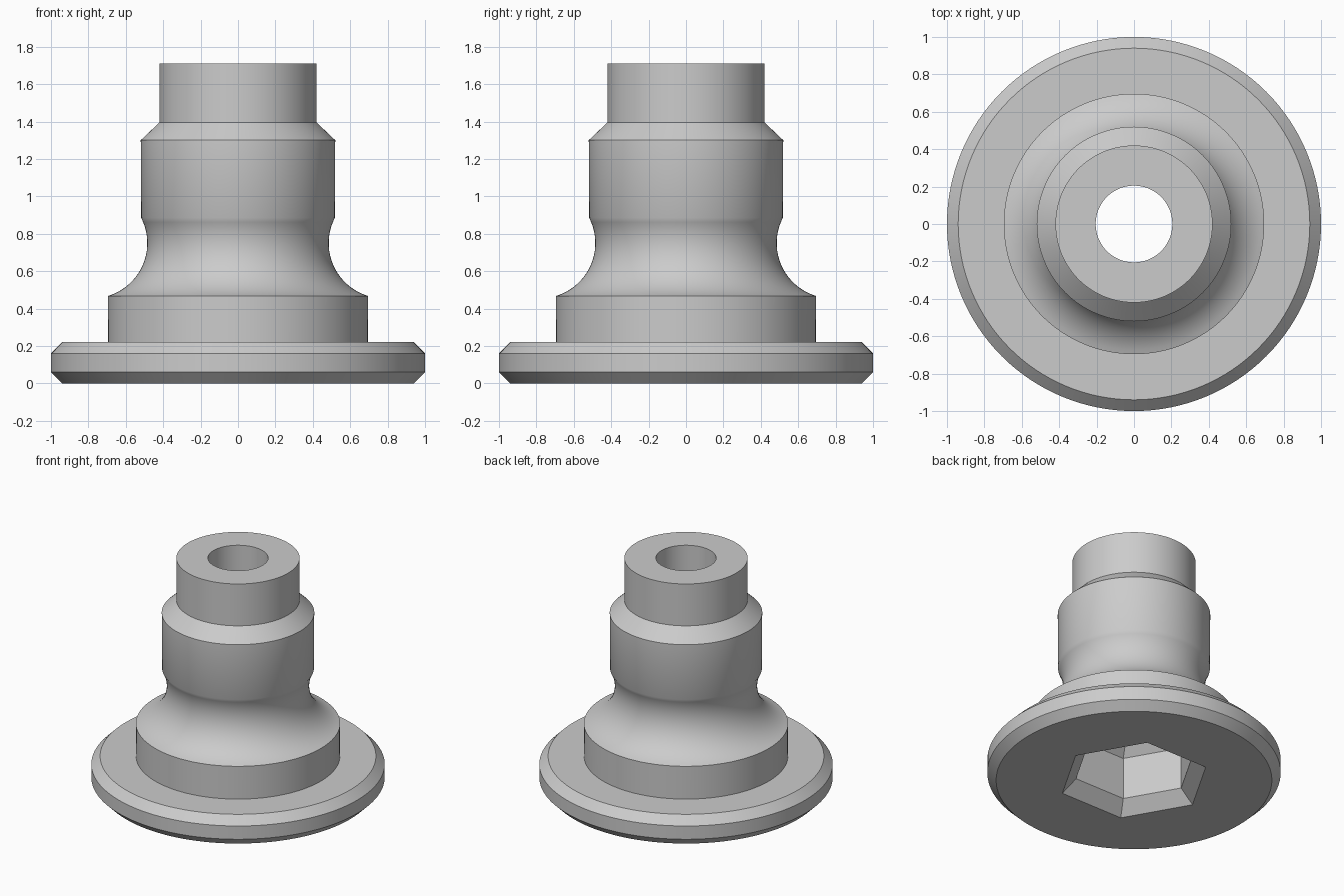
import bpy
import bmesh
from math import cos, sin, pi, radians

cube = bpy.data.objects.get("Cube")
if cube:
    bpy.data.objects.remove(cube, do_unlink=True)

# Single plain metal colour
grey = bpy.data.materials.new("plain grey")
grey.use_nodes = True
colour = (0.6, 0.6, 0.6, 1)
grey.diffuse_color = colour
grey.node_tree.nodes["Principled BSDF"].inputs["Base Color"].default_value = colour


def turned(name, profile, sides):
    """Capped solid made from (radius, height) pairs around z."""
    bm = bmesh.new()
    rings = [[bm.verts.new((r * cos(2 * pi * i / sides), r * sin(2 * pi * i / sides), z))
              for i in range(sides)] for r, z in profile]
    for low, high in zip(rings, rings[1:]):
        for i in range(sides):
            j = (i + 1) % sides
            bm.faces.new((low[i], low[j], high[j], high[i]))
    bm.faces.new(rings[0][::-1])
    bm.faces.new(rings[-1])
    mesh = bpy.data.meshes.new(name)
    bm.to_mesh(mesh)
    bm.free()
    mesh.materials.append(grey)
    obj = bpy.data.objects.new(name, mesh)
    bpy.context.collection.objects.link(obj)
    return obj


# Chamfered flange, shoulder, concave neck, collar and spigot
steps = 20
neck = []
for k in range(steps + 1):
    a = radians(253.5 - 100.8 * k / steps)
    neck.append((0.78 + 0.295 * cos(a), 0.75 + 0.295 * sin(a)))
flange = [(0.94, 0), (1, 0.06), (1, 0.16), (0.94, 0.22)]
shoulder = [(0.695, 0.22)]
collar = [(0.52, 1.3), (0.42, 1.395), (0.42, 1.71)]
body = turned("flanged_bushing", flange + shoulder + neck + collar, 128)

# Hexagonal socket with chamfered mouth and tapered end, then the through bore
mouth, across = 0.52, 0.42
socket = turned("socket_cutter", [(mouth + 0.1, -0.1), (mouth, 0), (across, 0.095),
                                  (across, 0.41), (0.19, 0.62)], 6)
bore = turned("bore_cutter", [(0.205, -0.2), (0.205, 2)], 96)

bpy.context.view_layer.objects.active = body
for cutter in (socket, bore):
    cutter.hide_render = True
    mod = body.modifiers.new(cutter.name, 'BOOLEAN')
    mod.operation = 'DIFFERENCE'
    mod.solver = 'EXACT'
    mod.object = cutter
    bpy.ops.object.modifier_apply(modifier=mod.name)
    bpy.data.objects.remove(cutter, do_unlink=True)

bpy.ops.object.select_all(action='DESELECT')
body.select_set(True)
bpy.ops.object.shade_smooth_by_angle(angle=radians(30))
